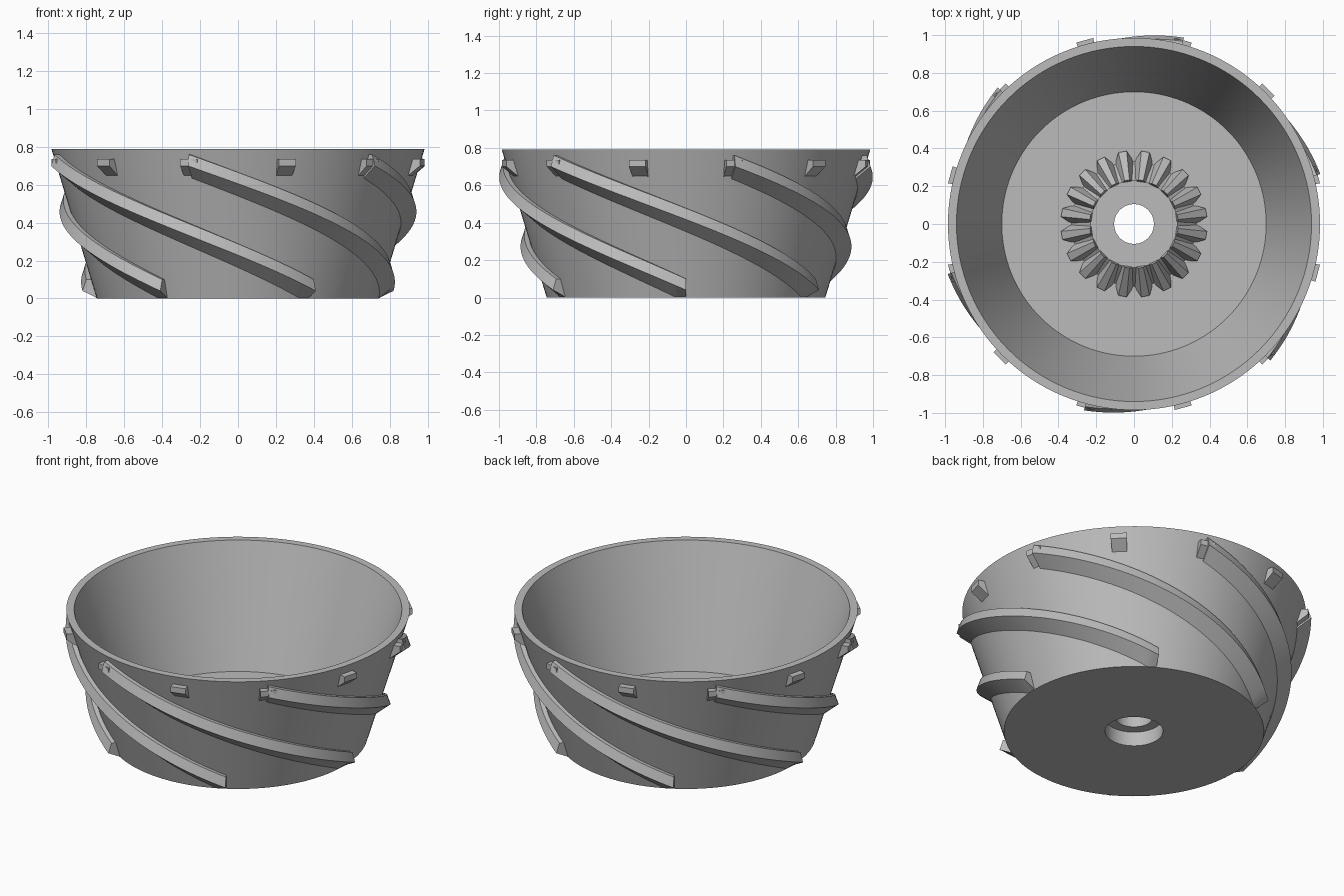
import bpy, bmesh
from math import sin, cos, pi, radians

if "Cube" in bpy.data.objects:
    bpy.data.objects.remove(bpy.data.objects["Cube"])

grey = bpy.data.materials.new("plain grey")
grey.use_nodes = True
grey.diffuse_color = (0.5, 0.5, 0.5, 1)
grey.node_tree.nodes["Principled BSDF"].inputs["Base Color"].default_value = (0.5, 0.5, 0.5, 1)

HEIGHT, BASE_R, RIM_R, FLOOR = 0.79, 0.745, 0.985, 0.07


def wall(z):
    """Outer radius of the bowl at a height."""
    return BASE_R + (RIM_R - BASE_R) * z / HEIGHT


def polar(r, a, z):
    """Point at angle a, measured from the front towards +x."""
    return (r * sin(a), -r * cos(a), max(z, 0))


def loft(name, sections, closed=False):
    """Skin a row of cross-sections; cap the ends unless the row closes on itself."""
    bm = bmesh.new()
    rows = [[bm.verts.new(p) for p in s] for s in sections]
    n = len(rows[0])
    pairs = list(zip(rows, rows[1:])) + ([(rows[-1], rows[0])] if closed else [])
    for a, b in pairs:
        for i in range(n):
            j = (i + 1) % n
            bm.faces.new((a[i], a[j], b[j], b[i]))
    if not closed:
        bm.faces.new(rows[0])
        bm.faces.new(rows[-1])
    bmesh.ops.recalc_face_normals(bm, faces=bm.faces)
    mesh = bpy.data.meshes.new(name)
    bm.to_mesh(mesh)
    bm.free()
    mesh.materials.append(grey)
    ob = bpy.data.objects.new(name, mesh)
    bpy.context.collection.objects.link(ob)
    bpy.ops.object.select_all(action='DESELECT')
    ob.select_set(True)
    bpy.context.view_layer.objects.active = ob
    bpy.ops.object.shade_smooth_by_angle(angle=radians(25))
    return ob


# Bowl with thick floor, raised conical hub and stepped bore
profile = [(0.166, 0), (BASE_R, 0), (RIM_R, HEIGHT), (0.94, HEIGHT), (0.70, FLOOR),
           (0.33, FLOOR), (0.23, 0.18), (0.105, 0.18), (0.105, 0.09), (0.166, 0.09)]
SEG = 128
loft("bowl", [[polar(r, 2 * pi * i / SEG, z) for r, z in profile] for i in range(SEG)], True)

# Six helical ribs, each sinking to the base over 105 degrees
rib_section = [(-0.02, 0.055), (0.042, 0.055), (0.062, -0.005), (-0.02, -0.07)]
STEPS = 48
for k in range(6):
    start = radians(-15 + 60 * k)
    rows = []
    for i in range(STEPS + 1):
        t = i / STEPS
        z = 0.705 - 0.66 * t
        a = start + radians(105) * t
        rows.append([polar(wall(z) + d, a, z + h) for d, h in rib_section])
    loft(f"helical_rib_{k + 1}", rows)

# Twelve wedge-shaped lugs below the rim
lug_section = [(0.935, 0.735), (1.008, 0.735), (1.008, 0.70), (0.925, 0.635)]
for k in range(12):
    mid = radians(15 + 30 * k)
    loft(f"rim_lug_{k + 1}",
         [[polar(r, mid + s * 0.046, z) for r, z in lug_section] for s in (-1, 1)])

# Twenty tapered teeth around the hub
for k in range(20):
    mid = radians(9 + 18 * k)

    def tooth_end(root_r, root_z, tip_r, tip_z, root_w, tip_w):
        return [polar(r, mid + w / r, z) for r, z, w in
                ((root_r, root_z, -root_w), (tip_r, tip_z, -tip_w),
                 (tip_r, tip_z, tip_w), (root_r, root_z, root_w))]

    loft(f"hub_tooth_{k + 1}", [tooth_end(0.225, 0.165, 0.235, 0.22, 0.032, 0.013),
                                tooth_end(0.335, FLOOR - 0.01, 0.388, 0.10, 0.049, 0.022)])
